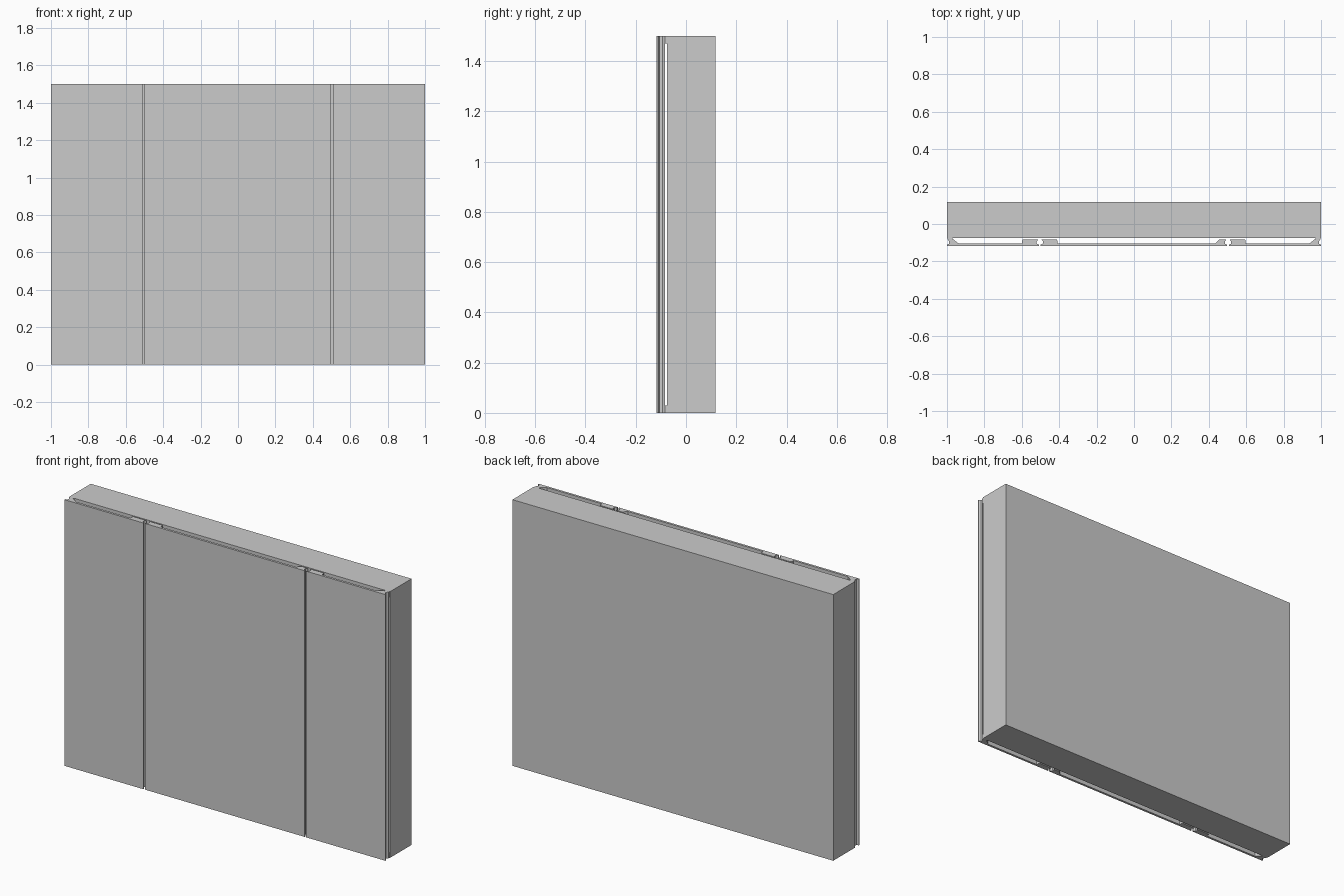
import bpy, bmesh

if "Cube" in bpy.data.objects:
    bpy.data.objects.remove(bpy.data.objects["Cube"])

H = 1.5
FRONT, INNER, REAR = -0.117, -0.104, -0.083   # panel face, sheet inside, frame rear
WALL_FRONT, WALL_BACK = -0.075, 0.117


def extrude(name, pts, z0, z1):
    bm = bmesh.new()
    face = bm.faces.new([bm.verts.new((x, y, z0)) for x, y in pts])
    res = bmesh.ops.extrude_face_region(bm, geom=[face])
    top = [v for v in res["geom"] if isinstance(v, bmesh.types.BMVert)]
    bmesh.ops.translate(bm, verts=top, vec=(0, 0, z1 - z0))
    bmesh.ops.recalc_face_normals(bm, faces=bm.faces)
    me = bpy.data.meshes.new(name)
    bm.to_mesh(me)
    bm.free()
    ob = bpy.data.objects.new(name, me)
    bpy.context.collection.objects.link(ob)
    return ob


def box(name, x0, x1, y0, y1, z0, z1):
    return extrude(name, [(x0, y0), (x1, y0), (x1, y1), (x0, y1)], z0, z1)


def edge(x, s, depth, taper):
    """Panel edge going front to back; s points from the panel outward."""
    return [(x, FRONT), (x, FRONT + 0.006), (x - s * 0.012, FRONT + 0.012),
            (x - s * 0.012, REAR - 0.01), (x - s * 0.004, REAR),
            (x - s * (depth - taper), REAR),
            (x - s * depth, REAR - 0.006 if taper < 0.01 else INNER),
            (x - s * depth, INNER)][:7 if taper >= 0.01 else 8]


def panel(name, left, right):
    # each side: position, frame depth, rear taper
    a = edge(right[0], 1, *right[1:])
    b = edge(left[0], -1, *left[1:])
    if right[2] >= 0.01:
        a[-1] = (right[0] - right[1], INNER)
    extrude(name, a + b[::-1], 0, H)


# Solid wall behind
box("wall", -1, 1, WALL_FRONT, WALL_BACK, 0, H)

# Three cladding panels with grooved edges and rear frames
panel("left_panel", (-1.0, 0.062, 0.027), (-0.508, 0.09, 0.004))
panel("middle_panel", (-0.499, 0.09, 0.004), (0.498, 0.063, 0.02))
panel("right_panel", (0.507, 0.09, 0.004), (1.0, 0.062, 0.027))

# Spacers fixing the outer frames to the wall
for s, side in ((-1, "left"), (1, "right")):
    for z, level in ((0, "bottom"), (H - 0.03, "top")):
        x0, x1 = sorted((s * 0.97, s * 0.996))
        box(f"spacer_{side}_{level}", x0, x1, REAR, WALL_FRONT, z, z + 0.03)
